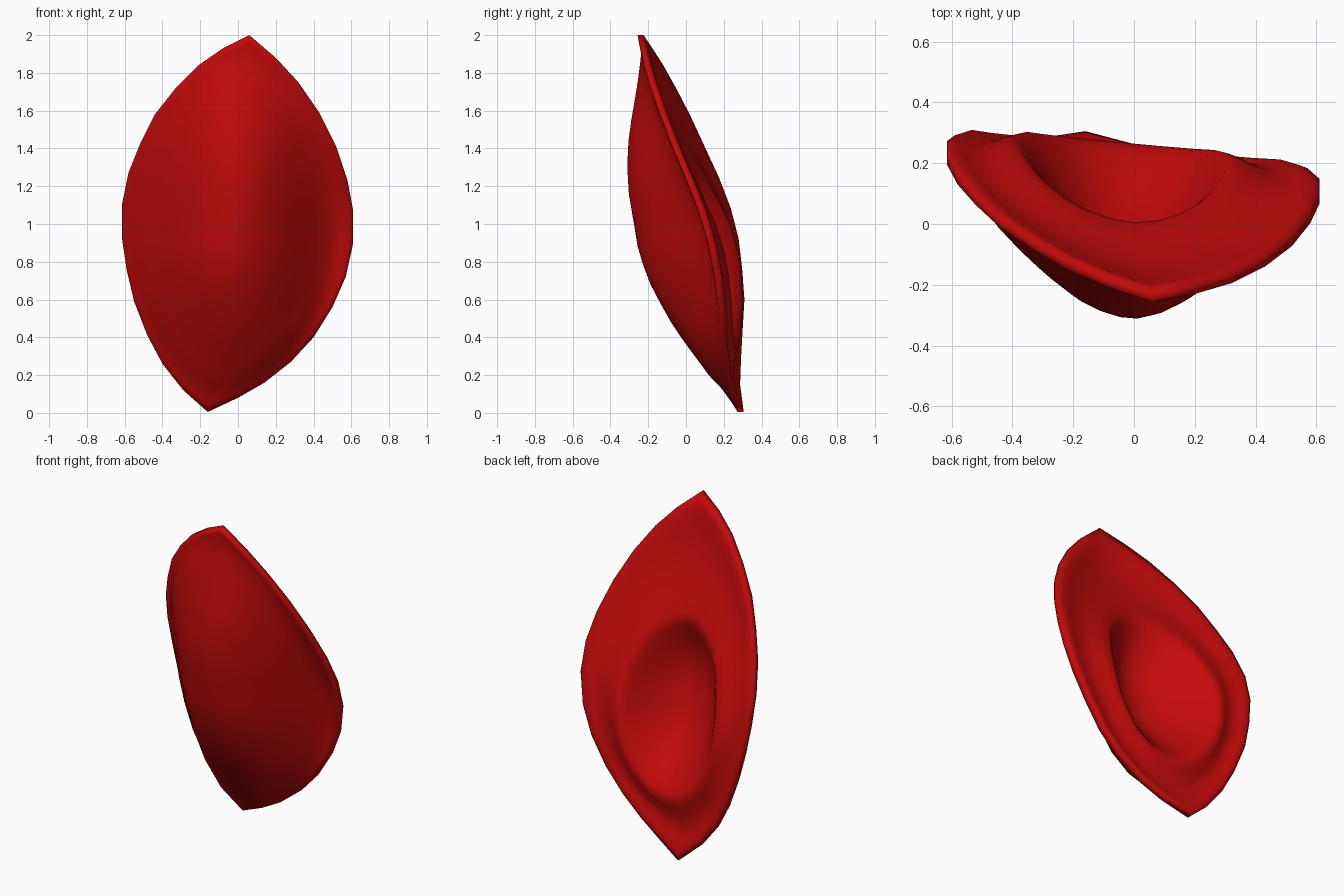
import bpy, bmesh, math

if "Cube" in bpy.data.objects:
    bpy.data.objects.remove(bpy.data.objects["Cube"])

# Pointed oval outline (x, z), clockwise from the top tip
OUTLINE = [(.06, 2), (.2, 1.88), (.32, 1.75), (.43, 1.59), (.52, 1.41), (.58, 1.23),
           (.61, 1.07), (.61, .9), (.57, .72), (.5, .56), (.4, .4), (.28, .27),
           (.14, .16), (0, .08), (-.16, .005), (-.29, .12), (-.4, .26), (-.48, .41),
           (-.55, .59), (-.59, .76), (-.615, .93), (-.615, 1.1), (-.58, 1.27),
           (-.52, 1.42), (-.44, 1.58), (-.33, 1.72), (-.21, 1.84), (-.08, 1.93)]
# Lean of the petal: (z, y) down its middle
LEAN = [(0, .275), (.1, .24), (.2, .228), (.4, .228), (.6, .232), (.8, .21), (1, .165),
        (1.2, .085), (1.4, -.005), (1.6, -.09), (1.8, -.17), (2, -.235)]
CX, CZ = -.02, .88


def base(x, z):
    """Curved sheet that the rim lies on, lifted more at the upper left."""
    for (z0, y0), (z1, y1) in zip(LEAN, LEAN[1:]):
        if z <= z1:
            break
    tilt = max(.1, .02 + .11 * z) if x < 0 else .09
    return y0 + (y1 - y0) * (z - z0) / (z1 - z0) - tilt * x


def bulge(x, z):
    """Rounded swelling of the front, fading softly into the flange."""
    dx, dz = x + .035, z - CZ
    r2 = (dx / (.56 if dx > 0 else .61)) ** 2 + (dz / (1.1 if dz > 0 else .86)) ** 2
    return -.43 * max(0, 1 - r2) ** 1.6


bm = bmesh.new()


def ring(points):
    return [bm.verts.new(p) for p in points]


def front_ring(t, offset=-.02):
    pts = []
    for ox, oz in OUTLINE:
        x, z = CX + (ox - CX) * t, CZ + (oz - CZ) * t
        fade = min(1, (1 - t) / .12)
        pts.append((x, base(x, z) + offset + bulge(x, z) * fade, z))
    return ring(pts)


def back_ring(s, t, offset):
    """s scales the oval hollow, t blends from its lip to the outline."""
    pts = []
    for ox, oz in OUTLINE:
        a = math.atan2((oz - .9) / 1.1, ox / .61)
        ex, ez = -.035 + .365 * s * math.cos(a), .85 + .52 * s * math.sin(a)
        x, z = ex + (ox - ex) * t, ez + (oz - ez) * t
        up = max(0, math.sin(a)) * (1 - t) * s
        pts.append((x, base(x, z) + offset - .05 * up, z))
    return ring(pts)


# Rings from the front centre, over the rim, into the back hollow
rings = [front_ring(t) for t in (.12, .25, .38, .5, .6, .7, .78, .85, .91)]
rings += [front_ring(.965, -.022), front_ring(1, -.016)]
rings += [back_ring(1, t, o) for t, o in
          ((1, .016), (.9, .024), (.75, .012), (.55, 0), (.35, .006), (.15, .026))]
rings += [back_ring(s, 0, o) for s, o in
          ((1, .036), (.93, .025), (.85, -.008), (.75, -.055), (.6, -.125),
           (.42, -.195), (.2, -.242))]
n = len(OUTLINE)
for a, b in zip(rings, rings[1:]):
    for i in range(n):
        j = (i + 1) % n
        bm.faces.new((a[i], a[j], b[j], b[i]))

# Close both centres with fans
for r, x, y, z in ((rings[0], CX, base(CX, CZ) - .45, CZ),
                   (rings[-1], -.035, base(-.035, .85) - .25, .85)):
    c = bm.verts.new((x, y, z))
    for i in range(n):
        bm.faces.new((r[i], r[(i + 1) % n], c))
bmesh.ops.recalc_face_normals(bm, faces=bm.faces)

mesh = bpy.data.meshes.new("petal")
bm.to_mesh(mesh)
bm.free()
petal = bpy.data.objects.new("petal", mesh)
bpy.context.collection.objects.link(petal)

red = bpy.data.materials.new("deep red")
red.diffuse_color = (.55, .003, .003, 1)
red.use_nodes = True
red.node_tree.nodes["Principled BSDF"].inputs["Base Color"].default_value = red.diffuse_color
mesh.materials.append(red)

# Smooth surface all the way round the rim
bpy.context.view_layer.objects.active = petal
petal.select_set(True)
bpy.ops.object.shade_smooth_by_angle(angle=math.radians(120))
